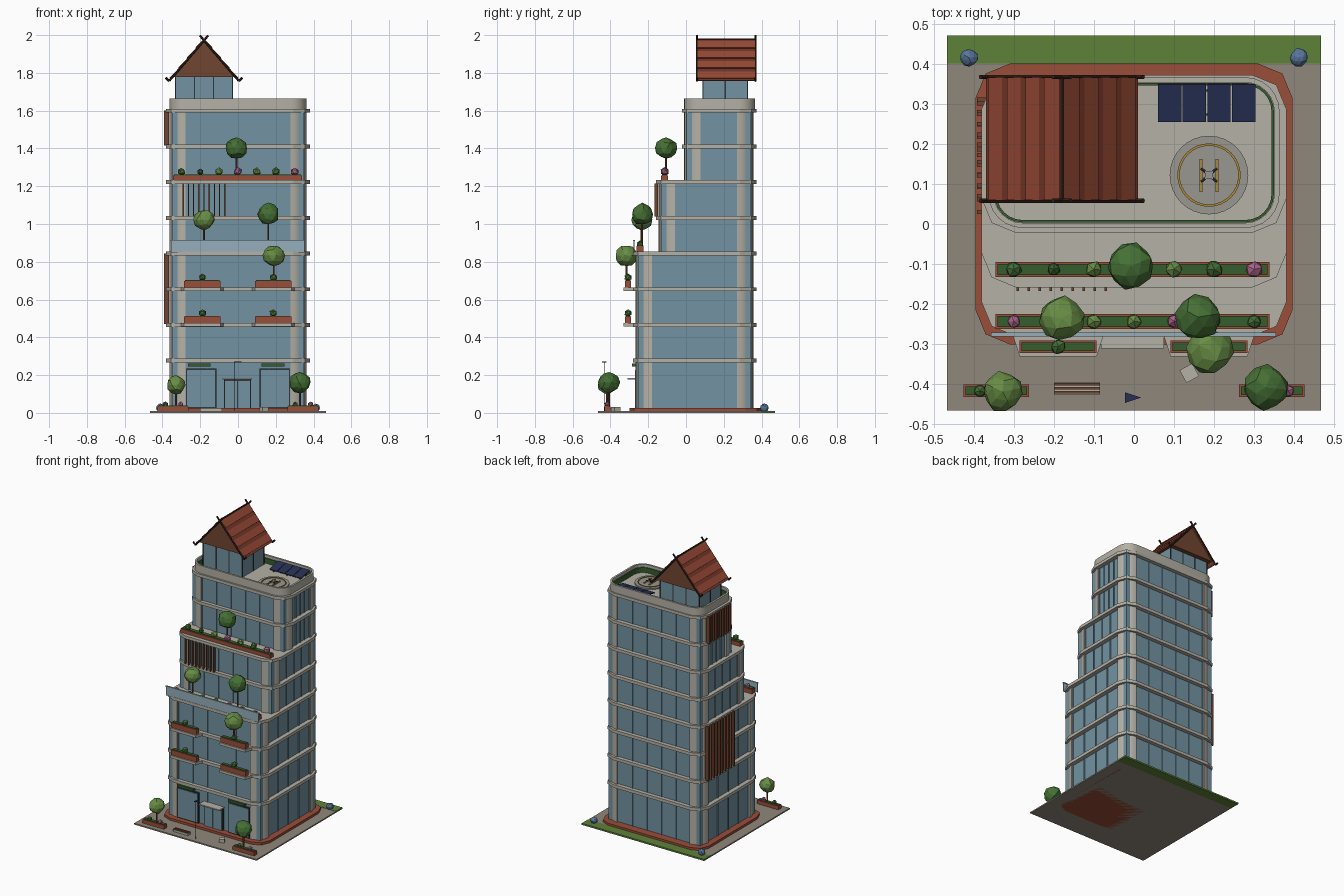
import bpy, bmesh, math, random
from mathutils import Vector, Matrix

if "Cube" in bpy.data.objects:
    bpy.data.objects.remove(bpy.data.objects["Cube"])
random.seed(4)

def mat(name, r, g, b):
    m = bpy.data.materials.new(name)
    m.diffuse_color = (r, g, b, 1)
    m.use_nodes = True
    m.node_tree.nodes["Principled BSDF"].inputs["Base Color"].default_value = m.diffuse_color
    return m

CONC = mat("concrete", .46, .44, .38)
PAVE = mat("paving", .28, .245, .2)
GLASS = mat("glass", .17, .29, .36)
PALE = mat("pale_glass", .3, .43, .5)
DARK = mat("dark_frame", .03, .04, .045)
TERRA = mat("terracotta", .32, .075, .04)
WOOD = mat("wood", .16, .06, .03)
TILE = mat("roof_tile", .3, .065, .035)
TILE2 = mat("roof_tile_dark", .17, .035, .02)
TRIM = mat("dark_trim", .035, .015, .01)
GRASS = mat("grass", .11, .22, .04)
HEDGE = mat("hedge", .035, .11, .025)
LEAF = mat("leaf", .06, .16, .035)
LIME = mat("light_leaf", .14, .27, .06)
PINK = mat("blossom", .4, .12, .25)
BLUE = mat("blue_blossom", .1, .18, .33)
NAVY = mat("solar_blue", .02, .03, .09)
GOLD = mat("gold", .4, .25, .04)
GREY = mat("pad_grey", .32, .31, .28)

def finish(name, bm, m, smooth=False):
    bmesh.ops.recalc_face_normals(bm, faces=bm.faces)
    me = bpy.data.meshes.new(name)
    bm.to_mesh(me); bm.free()
    me.materials.append(m)
    ob = bpy.data.objects.new(name, me)
    bpy.context.collection.objects.link(ob)
    if smooth:
        bpy.context.view_layer.objects.active = ob
        ob.select_set(True)
        bpy.ops.object.shade_smooth_by_angle(angle=math.radians(35))
        ob.select_set(False)
    return ob

def boxes(name, items, m):
    """Each item is x0,x1,y0,y1,z0,z1."""
    bm = bmesh.new()
    for x0, x1, y0, y1, z0, z1 in items:
        M = Matrix.Translation(((x0+x1)/2, (y0+y1)/2, (z0+z1)/2)) @ Matrix.Diagonal((x1-x0, y1-y0, z1-z0, 1))
        bmesh.ops.create_cube(bm, size=1, matrix=M)
    return finish(name, bm, m)

def rounded(x0, x1, y0, y1, r, seg):
    pts = []
    for cx, cy, a in ((x1-r, y1-r, 0), (x0+r, y1-r, 90), (x0+r, y0+r, 180), (x1-r, y0+r, 270)):
        for i in range(seg+1):
            t = math.radians(a + 90*i/seg)
            pts.append((cx + r*math.cos(t), cy + r*math.sin(t)))
    return pts

def prism(name, pts, z0, z1, m, hole=None, smooth=False):
    bm = bmesh.new()
    loops = [[bm.verts.new((x, y, z)) for x, y in p] for p in ([pts, hole] if hole else [pts]) for z in (z0, z1)]
    n = len(pts)
    pairs = [(0, 1), (2, 3), (0, 2), (1, 3)] if hole else [(0, 1)]
    for a, b in pairs:
        for i in range(n):
            j = (i+1) % n
            bm.faces.new((loops[a][i], loops[a][j], loops[b][j], loops[b][i]))
    if not hole:
        bm.faces.new(loops[0]); bm.faces.new(loops[1])
    return finish(name, bm, m, smooth)

def rods(name, segs, r, m, n=6):
    bm = bmesh.new()
    for p, q in segs:
        p, q = Vector(p), Vector(q)
        M = Matrix.Translation((p+q)/2) @ (q-p).to_track_quat('Z', 'Y').to_matrix().to_4x4()
        bmesh.ops.create_cone(bm, cap_ends=True, segments=n, radius1=r, radius2=r, depth=(q-p).length, matrix=M)
    return finish(name, bm, m)

def blob(name, c, r, m, sub=1):
    bm = bmesh.new()
    bmesh.ops.create_icosphere(bm, subdivisions=sub, radius=r)
    for v in bm.verts:
        v.co *= random.uniform(.9, 1.06)
    bmesh.ops.transform(bm, matrix=Matrix.Translation(c) @ Matrix.Rotation(random.random()*6, 4, 'Z'), verts=bm.verts)
    return finish(name, bm, m)

def tree(x, y, z0, zc, r, m):
    rods("tree_trunk", [((x, y, z0), (x, y, zc))], .005, WOOD)
    blob("tree_crown", (x, y, zc), r, m, 2)

def planter(x0, x1, y0, y1, z0, z1):
    boxes("planter", [(x0, x1, y0, y1, z0, z1)], TERRA)
    boxes("planter_hedge", [(x0+.005, x1-.005, y0+.005, y1-.005, z1-.005, z1+.004)], HEDGE)

# Site
boxes("paving", [(-.467, .467, -.465, .40, 0, .009)], PAVE)
boxes("lawn", [(-.467, .467, .40, .47, 0, .011)], GRASS)
prism("plinth", rounded(-.395, .395, -.30, .40, .085, 2), 0, .025, TERRA)

# Tower: three stepped tiers of glass, corner columns and mullions
BACK = .357
for yf, z0, z1 in ((-.267, .02, .843), (-.145, .843, 1.221), (-.01, 1.221, 1.6)):
    boxes("glass_tier", [(-.35, .35, yf+.012, BACK-.012, z0, z1)], GLASS)
    for sx in (-1, 1):
        for y, sy in ((yf, -1), (BACK, 1)):
            w = .086
            arc = [(w*math.sin(t*math.pi/12), w*math.cos(t*math.pi/12)) for t in range(7)]
            pts = [(sx*(.363-w+a), y - sy*(w-b)) for a, b in [(0, 0)] + arc]
            prism("corner_column", pts, z0, z1, CONC, smooth=True)
    mull = []
    for i in range(6):
        x = -.275 + .11*i
        mull += [(x-.003, x+.003, yf+.007, yf+.02, z0, z1), (x-.003, x+.003, BACK-.02, BACK-.007, z0, z1)]
    for i in range(5):
        y = yf+.087 + (BACK-yf-.174)*i/4
        mull += [(s*.35-.006, s*.35+.006, y-.003, y+.003, z0, z1) for s in (-1, 1)]
    boxes("mullions", mull, GLASS)

# Floor slabs
for k in range(8):
    z = .276 + .189*k
    yf = -.28 if k < 4 else (-.158 if k < 6 else -.022)
    prism("floor_slab", rounded(-.38, .38, yf, .372, .085, 2), z-.01, z+.011, CONC)

# Roof parapet and hedge line
prism("parapet", rounded(-.363, .363, -.01, .366, .085, 6), 1.6, 1.664, CONC, rounded(-.35, .35, .003, .353, .072, 6), True)
prism("parapet_hedge", rounded(-.349, .349, .004, .352, .071, 6), 1.605, 1.645, HEDGE, rounded(-.343, .343, .01, .346, .065, 6))

# Roof pavilion
boxes("pavilion_glass", [(-.33, -.03, .09, .325, 1.605, 1.785)], GLASS)
boxes("pavilion_frame", [(x-.003, x+.003, y-.003, y+.003, 1.605, 1.785) for x in (-.33, -.23, -.13, -.03) for y in (.09, .325)]
      + [(x-.003, x+.003, .205, .211, 1.605, 1.785) for x in (-.33, -.03)], DARK)
RX, RZ, EW, EZ = -.18, 1.972, .185, 1.757
bm = bmesh.new()
ends = [[bm.verts.new((RX+dx, y, z)) for dx, z in ((-.165, 1.778), (.165, 1.778), (0, RZ-.008))] for y in (.07, .355)]
bm.faces.new(ends[0]); bm.faces.new(ends[1])
for i in range(3):
    j = (i+1) % 3
    bm.faces.new((ends[0][i], ends[0][j], ends[1][j], ends[1][i]))
finish("gable_fill", bm, WOOD)
# Overlapping tile courses, alternating wide and narrow
cuts = [0, .2, .28, .45, .53, .7, .78, .95, 1]
for s in (-1, 1):
    for i in range(8):
        bm = bmesh.new()
        lift = .006 if i % 2 == 0 else .002
        ring = []
        for y in (.06, .365):
            for t, o in ((cuts[i], 0), (cuts[i+1], 0), (cuts[i+1], lift+.004), (cuts[i], lift)):
                ring.append(bm.verts.new((RX + s*(EW*t + o*.76), y, RZ - (RZ-EZ)*t + o*.65)))
        a, b = ring[:4], ring[4:]
        bm.faces.new(a); bm.faces.new(b)
        for k in range(4):
            j = (k+1) % 4
            bm.faces.new((a[k], a[j], b[j], b[k]))
        finish("tile_course", bm, TILE2 if i % 2 else TILE)
# Bargeboards crossing at the ridge, with upturned tails
segs = []
for y in (.058, .367):
    for s in (-1, 1):
        segs += [((RX - s*.022, y, 1.998), (RX + s*.185, y, 1.757)), ((RX + s*.185, y, 1.757), (RX + s*.203, y, 1.775))]
rods("bargeboards", segs, .006, TRIM)
rods("ridge_cap", [((RX, .058, RZ+.005), (RX, .367, RZ+.005))], .006, TRIM)

# Solar panels on sloped supports
for i in range(4):
    x = .06 + .0615*i
    p = boxes("solar_panel", [(x, x+.058, -.048, .048, -.003, .003)], NAVY)
    p.matrix_world = Matrix.Translation((0, .302, 1.638)) @ Matrix.Rotation(math.radians(12), 4, 'X')
boxes("solar_legs", [(x, x+.006, y, y+.006, 1.605, z) for x in (.08, .18, .28) for y, z in ((.27, 1.63), (.33, 1.643))], DARK)

# Landing pad with ring and small drone
def disc(r, n=32):
    return [(.187 + r*math.cos(2*math.pi*i/n), .122 + r*math.sin(2*math.pi*i/n)) for i in range(n)]
prism("landing_pad", disc(.098), 1.605, 1.618, GREY)
prism("landing_ring", disc(.079), 1.616, 1.622, GOLD, disc(.073))
boxes("drone_skids", [(x-.004, x+.004, .08, .162, 1.617, 1.624) for x in (.167, .207)], GOLD)
rods("drone_arms", [((.167, .105, 1.628), (.207, .139, 1.628)), ((.167, .139, 1.628), (.207, .105, 1.628))], .004, DARK)
boxes("drone_body", [(.177, .197, .112, .132, 1.62, 1.634)], GREY)

# Terrace planters, railing and shrubs
planter(-.345, .338, -.262, -.225, .853, .884)
planter(-.345, .338, -.132, -.095, 1.228, 1.258)
boxes("glass_rail", [(-.355, .352, -.278, -.273, .85, .915)], PALE)
boxes("rail_top", [(-.357, .354, -.281, -.270, .910, .916)], PALE)
for y, z, cols in ((-.243, .892, (PINK, LEAF, LIME, LIME, PINK, LEAF, LEAF)), (-.113, 1.277, (LEAF, HEDGE, LIME, PINK, LIME, LEAF, PINK))):
    for i, c in enumerate(cols):
        blob("shrub", (-.3 + .1*i, y, z), random.uniform(.016, .024), c)
tree(-.18, -.235, .87, 1.022, .056, LIME)
tree(.16, -.232, .87, 1.052, .058, LEAF)
tree(-.008, -.105, 1.25, 1.402, .058, LEAF)

# Balconies with planters
for z in (.465, .654):
    for x0, x1 in ((-.285, -.093), (.091, .283)):
        prism("balcony", [(x0-.02, -.27), (x1+.02, -.27), (x1, -.33), (x0, -.33)], z-.008, z+.01, CONC)
        planter(x0, x1, -.322, -.29, z+.01, z+.045)
        blob("shrub", ((x0+x1)/2, -.306, z+.063), .021, LEAF)
tree(.19, -.315, .69, .832, .058, LIME)

# Timber louvres
boxes("front_louvres", [(x-.003, x+.003, -.167, -.147, 1.04, 1.215) for x in [-.29+.0275*i for i in range(9)]], WOOD)
for y0, y1, z0, z1 in ((.03, .31, .47, .845), (.07, .30, 1.415, 1.6)):
    n = 10
    boxes("side_louvres", [(-.392, -.366, y-.005, y+.005, z0, z1) for y in [y0+(y1-y0)*i/(n-1) for i in range(n)]], WOOD)

# Entrance: shopfronts, door, canopy, blank fascia panels
for x0, x1 in ((-.275, -.115), (.115, .275)):
    boxes("shop_frame", [(x0, x1, -.266, -.25, .025, .235)], DARK)
    boxes("shop_window", [(x0+.006, x1-.006, -.269, -.255, .032, .228)], GLASS)
    boxes("fascia_panel", [(x0+.01, x1-.03, -.285, -.25, .246, .262)], HEDGE)
boxes("door_frame", [(-.075, .07, -.266, -.25, .025, .178)], DARK)
boxes("door_leaves", [(-.068, -.005, -.27, -.255, .025, .17), (.0, .063, -.27, -.255, .025, .17)], GLASS)
boxes("entrance_canopy", [(-.082, .075, -.31, -.255, .178, .186)], CONC)

# Street planters, trees, bench, mast and seat
for x0, x1 in ((-.425, -.262), (.262, .425)):
    planter(x0, x1, -.432, -.4, .005, .035)
    for t in (.25, .75):
        blob("shrub", (x0+(x1-x0)*t, -.416, .045), .016, LEAF if t < .5 else PINK)
tree(-.328, -.418, .03, .148, .05, LIME)
tree(.328, -.408, .03, .162, .057, LEAF)
boxes("bench_seat", [(-.2, -.085, y, y+.007, .022, .027) for y in (-.423, -.413, -.403)], WOOD)
boxes("bench_base", [(-.2, -.085, -.425, -.395, .008, .022)], CONC)
prism("pennant", [(-.022, -.446), (-.022, -.42), (.018, -.433)], .268, .273, NAVY)
rods("pennant_mast", [((-.02, -.433, .008), (-.02, -.433, .272))], .0015, DARK)
s = boxes("stone_seat", [(-.018, .018, -.018, .018, .008, .032)], CONC)
s.matrix_world = Matrix.Translation((.138, -.372, 0)) @ Matrix.Rotation(.5, 4, 'Z')
for x in (-.412, .412):
    blob("blue_bush", (x, .415, .026), .023, BLUE, 2)
